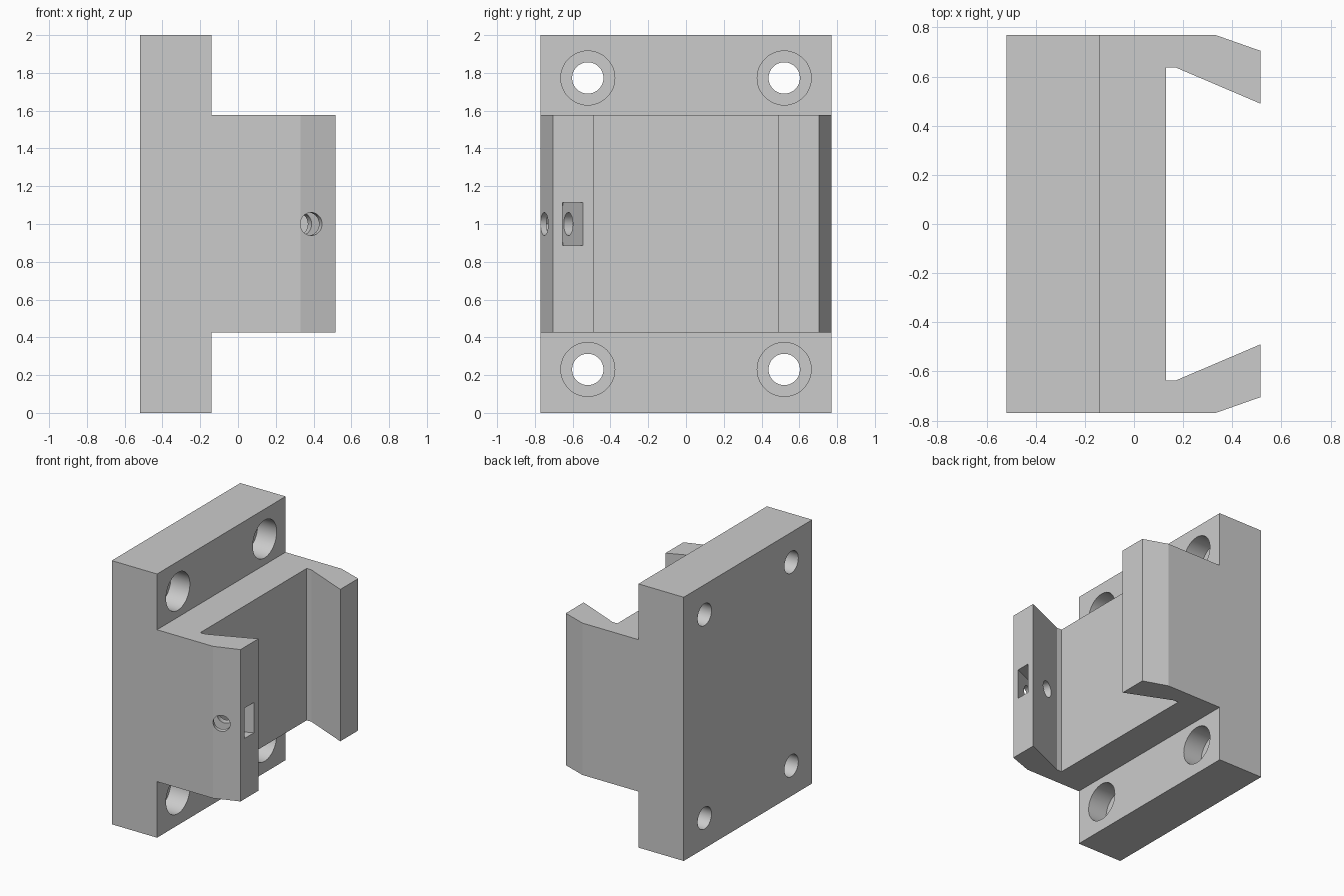
import bpy, bmesh, math
from mathutils import Matrix, Vector

old = bpy.data.objects.get("Cube")
if old:
    bpy.data.objects.remove(old, do_unlink=True)

grey = bpy.data.materials.new("plain grey")
grey.use_nodes = True
colour = (0.6, 0.6, 0.6, 1)
grey.diffuse_color = colour
grey.node_tree.nodes["Principled BSDF"].inputs["Base Color"].default_value = colour


def prism(name, outline, low, high, matrix=None):
    """Extrude a flat outline along local z."""
    bm = bmesh.new()
    face = bm.faces.new([bm.verts.new((x, y, low)) for x, y in outline])
    ext = bmesh.ops.extrude_face_region(bm, geom=[face])
    moved = [g for g in ext["geom"] if isinstance(g, bmesh.types.BMVert)]
    bmesh.ops.translate(bm, verts=moved, vec=(0, 0, high - low))
    bmesh.ops.recalc_face_normals(bm, faces=bm.faces)
    if matrix:
        bm.transform(matrix)
    mesh = bpy.data.meshes.new(name)
    bm.to_mesh(mesh)
    bm.free()
    mesh.materials.append(grey)
    obj = bpy.data.objects.new(name, mesh)
    bpy.context.collection.objects.link(obj)
    return obj


def circle(radius, count=48):
    return [(radius * math.cos(2 * math.pi * i / count),
             radius * math.sin(2 * math.pi * i / count)) for i in range(count)]


def cut(body, cutter):
    cutter.hide_render = True
    cutter.hide_viewport = True
    cutter.display_type = 'WIRE'
    mod = body.modifiers.new(cutter.name, 'BOOLEAN')
    mod.operation = 'DIFFERENCE'
    mod.solver = 'EXACT'
    mod.object = cutter


# Dovetail channel and mounting plate share one mirrored outline
half = [(-0.52, 0.77), (0.33, 0.77), (0.515, 0.705),
        (0.515, 0.49), (0.17, 0.637), (0.13, 0.637)]
outline = half + [(x, -y) for x, y in reversed(half)]
body = prism("dovetail_bracket", outline, 0, 2)

# Step the channel back from both ends of the plate
step = [(-0.14, -1), (1, -1), (1, 1), (-0.14, 1)]
cut(body, prism("bottom_step_cutter", step, -0.5, 0.425))
cut(body, prism("top_step_cutter", step, 1.577, 2.5))

# Counterbored mounting holes in the four corners
for y, side in ((-0.52, "right"), (0.52, "left")):
    for z, level in ((0.23, "lower"), (1.773, "upper")):
        place = Matrix.Translation((0, y, z)) @ Matrix.Rotation(math.pi / 2, 4, 'Y')
        cut(body, prism(f"{level}_{side}_hole_cutter", circle(0.083), -0.7, 0.1, place))
        cut(body, prism(f"{level}_{side}_counterbore_cutter", circle(0.143), -0.3, -0.07, place))

# Clamp screw hole and hexagonal nut slot in the right arm
along = Vector((0.92, 0.39, 0)).normalized()
up = Vector((0, 0, 1))
axis = along.cross(up)
frame = Matrix((along, up, axis)).transposed().to_4x4()
place = Matrix.Translation((0.353, -0.669, 1)) @ frame
cut(body, prism("screw_hole_cutter", circle(0.061, 32), -0.18, 0.25, place))
slot = [(0.4, 0.115), (-0.066, 0.115), (-0.133, 0), (-0.066, -0.115), (0.4, -0.115)]
cut(body, prism("nut_slot_cutter", slot, -0.05, 0.05, place))

# Keep the bores round and the flat faces crisp
bpy.context.view_layer.update()
graph = bpy.context.evaluated_depsgraph_get()
finished = bpy.data.meshes.new_from_object(body.evaluated_get(graph))
body.modifiers.clear()
body.data = finished
for obj in list(bpy.context.collection.objects):
    if obj.name.endswith("_cutter"):
        bpy.data.objects.remove(obj, do_unlink=True)
bpy.ops.object.select_all(action='DESELECT')
body.select_set(True)
bpy.context.view_layer.objects.active = body
bpy.ops.object.shade_smooth_by_angle(angle=math.radians(15))
